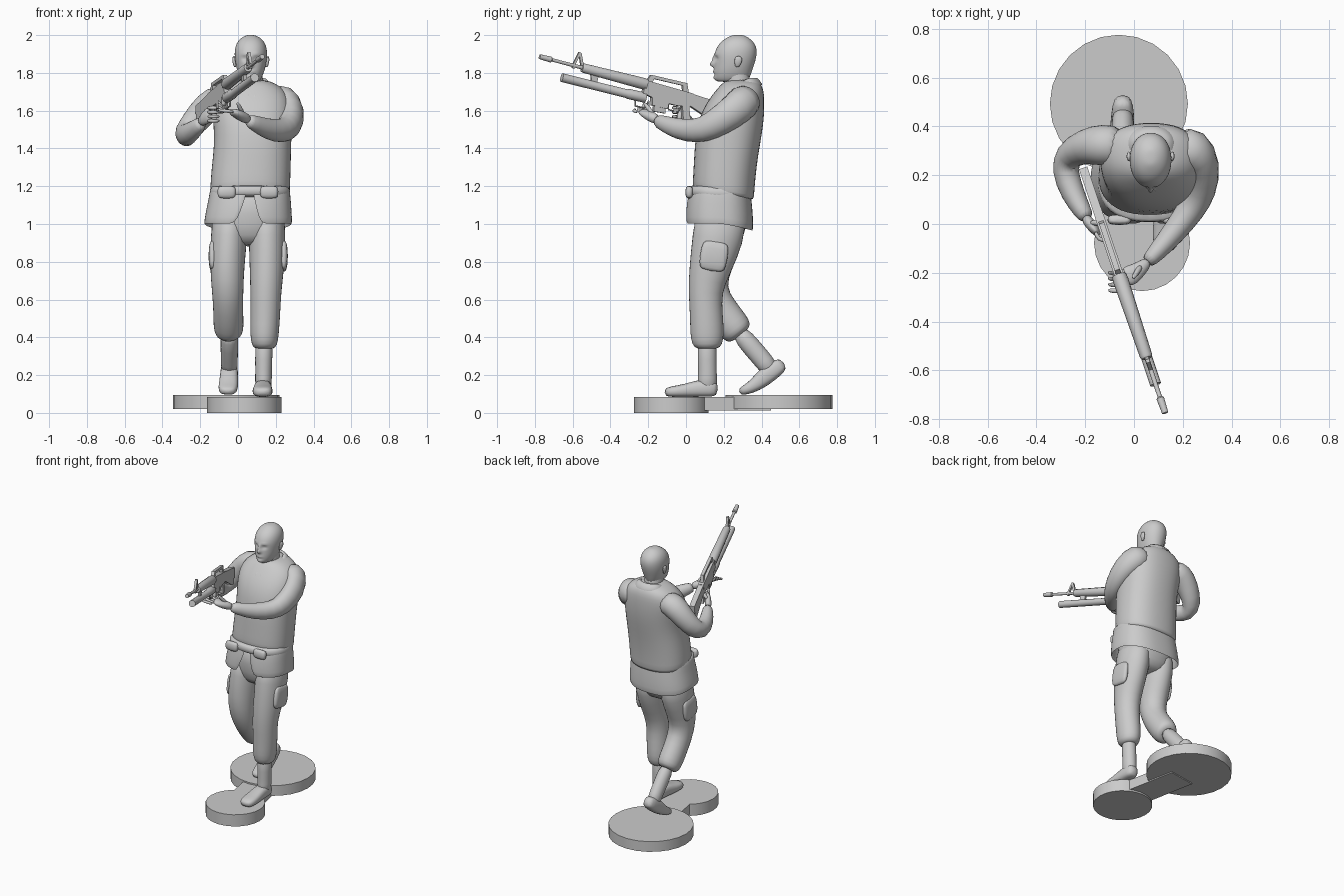
import bpy, bmesh
from math import sin, cos, pi, exp, radians
from mathutils import Vector, Matrix


def make(name, verts, faces, subdiv=0, angle=50, solid=0):
    me = bpy.data.meshes.new(name)
    me.from_pydata([tuple(v) for v in verts], [], faces)
    bm = bmesh.new()
    bm.from_mesh(me)
    bmesh.ops.recalc_face_normals(bm, faces=bm.faces)
    bm.to_mesh(me)
    bm.free()
    ob = bpy.data.objects.new(name, me)
    bpy.context.collection.objects.link(ob)
    bpy.ops.object.select_all(action='DESELECT')
    ob.select_set(True)
    bpy.context.view_layer.objects.active = ob
    if solid:
        m = ob.modifiers.new("thickness", 'SOLIDIFY')
        m.thickness = solid
        m.offset = 0
    if subdiv:
        m = ob.modifiers.new("smooth", 'SUBSURF')
        m.levels = m.render_levels = subdiv
    for m in list(ob.modifiers):
        bpy.ops.object.modifier_apply(modifier=m.name)
    bpy.ops.object.shade_smooth_by_angle(angle=radians(angle))
    return ob


def skin(rings, cap=True):
    n = len(rings[0])
    verts = [p for r in rings for p in r]
    faces = [(i * n + j, i * n + (j + 1) % n, (i + 1) * n + (j + 1) % n, (i + 1) * n + j)
             for i in range(len(rings) - 1) for j in range(n)]
    if cap:
        faces += [tuple(range(n)), tuple(range(len(verts) - n, len(verts)))]
    return verts, faces


def sup(c, e):
    return abs(c) ** e * (1 if c >= 0 else -1)


def body(name, rows, n=20, e=.85, subdiv=1, angle=60):
    """Horizontal rings: z, x0, x1, y0, y1, extra drop at the back."""
    rings = []
    for z, x0, x1, y0, y1, *drop in rows:
        d = drop[0] if drop else 0
        r = []
        for j in range(n):
            t = 2 * pi * j / n
            r.append(((x0 + x1) / 2 + (x1 - x0) / 2 * sup(cos(t), e),
                      (y0 + y1) / 2 + (y1 - y0) / 2 * sup(sin(t), e), z - d * (1 + sin(t)) / 2))
        rings.append(r)
    return make(name, *skin(rings), subdiv, angle)


def tube(name, pts, ref='X', n=12, e=1, subdiv=1, angle=60):
    """Elliptical sections x, y, z, radius along ref, other radius."""
    ref = Vector((1, 0, 0)) if ref == 'X' else Vector((0, 0, 1))
    P = [Vector(p[:3]) for p in pts]
    rings = []
    for i, p in enumerate(P):
        t = (P[min(i + 1, len(P) - 1)] - P[max(i - 1, 0)]).normalized()
        a = (ref - t * ref.dot(t)).normalized()
        b = t.cross(a)
        rings.append([p + a * pts[i][3] * sup(cos(2 * pi * j / n), e)
                      + b * pts[i][4] * sup(sin(2 * pi * j / n), e) for j in range(n)])
    return make(name, *skin(rings), subdiv, angle)


def prism(name, outline, f0, f1):
    return make(name, *skin([[f0(*p) for p in outline], [f1(*p) for p in outline]]), 0, 35)


def disc(name, x, y, r, z0, z1):
    ring = [(x + r * cos(2 * pi * j / 24), y + r * sin(2 * pi * j / 24)) for j in range(24)]
    prism(name, ring, lambda a, b: (a, b, z0), lambda a, b: (a, b, z1))


# Base: two discs and a joining bar
disc("front_base_disc", .033, -.078, .197, 0, .085)
disc("rear_base_disc", -.062, .493, .283, .02, .095)
prism("base_bar", [(-.08, .06), (.12, .095), (.05, .45), (-.15, .42)],
      lambda a, b: (a, b, .012), lambda a, b: (a, b, .085))

# Legs and boots
tube("left_trouser", [(.15, .19, 1.08, .1, .14), (.155, .17, .92, .1, .14), (.153, .125, .76, .093, .112),
     (.147, .1, .64, .083, .09), (.145, .108, .52, .08, .088), (.14, .112, .42, .078, .092),
     (.14, .113, .36, .07, .082), (.14, .113, .335, .05, .055)], n=16)
tube("right_trouser", [(-.04, .19, 1.08, .1, .14), (-.048, .17, .92, .098, .14), (-.058, .13, .77, .093, .112),
     (-.055, .125, .65, .085, .092), (-.052, .18, .55, .08, .09), (-.05, .25, .46, .082, .092),
     (-.048, .278, .425, .076, .082), (-.047, .29, .41, .05, .055)], n=16)
tube("left_boot_shaft", [(.138, .112, .4, .05, .052), (.136, .112, .28, .047, .052),
     (.135, .115, .18, .045, .05), (.134, .11, .12, .048, .06)])
tube("right_boot_shaft", [(-.046, .27, .44, .05, .05), (-.046, .35, .345, .048, .054),
     (-.046, .42, .265, .046, .052), (-.046, .45, .22, .046, .05)])
tube("left_boot", [(.133, .17, .125, .034, .036), (.133, .13, .13, .046, .046), (.132, .06, .13, .048, .046),
     (.13, -.01, .117, .054, .034), (.13, -.075, .113, .056, .03), (.13, -.115, .108, .036, .02)], e=.7)
tube("right_boot", [(-.046, .52, .265, .03, .032), (-.046, .48, .238, .046, .046), (-.047, .42, .195, .05, .05),
     (-.05, .37, .15, .053, .038), (-.054, .32, .123, .053, .028), (-.055, .28, .11, .034, .018)], e=.7)
for side, x in (("left", .243), ("right", -.135)):
    tube(side + "_thigh_pocket", [(x, .16, .91, .008, .06), (x, .155, .88, .022, .075),
         (x, .14, .78, .022, .075), (x, .135, .75, .008, .06)], e=.6)

# Hips, tunic skirt with front slit, belt and pouches
body("hips", [(1.2, -.13, .255, .04, .33), (1.05, -.14, .255, .035, .335),
              (.93, -.12, .23, .05, .31), (.88, -.03, .14, .1, .26)])
rows = [(1.19, -.143, .268, .025, .335, .012), (1.14, -.15, .275, .012, .342, .03),
        (1.07, -.165, .279, .002, .35, .06), (1.0, -.178, .284, 0, .352, .11)]
N = 32
verts = []
for z, x0, x1, y0, y1, slit in rows:
    for j in range(N + 1):
        t = -pi / 2 + slit * 2 + (2 * pi - 4 * slit) * j / N
        verts.append(((x0 + x1) / 2 + (x1 - x0) / 2 * sup(cos(t), .8), (y0 + y1) / 2 + (y1 - y0) / 2 * sup(sin(t), .8),
                      z - (1.19 - z) * .2 * max(0, sin(t))))
make("tunic_skirt", verts, [(i * (N + 1) + j, i * (N + 1) + j + 1, (i + 1) * (N + 1) + j + 1, (i + 1) * (N + 1) + j)
                            for i in range(3) for j in range(N)], 1, 50, .01)
body("belt", [(1.205, -.14, .265, .02, .335), (1.2, -.15, .277, .008, .345, .02),
              (1.155, -.153, .28, .004, .35, .03), (1.145, -.14, .27, .02, .34, .03)], n=28)
for k, x in enumerate((-.06, .165)):
    tube("belt_pouch_%d" % k, [(x, .022, 1.2, .04, .012), (x, .018, 1.19, .05, .022),
         (x, .016, 1.15, .05, .022), (x, .02, 1.135, .04, .012)], e=.6)

# Torso
body("torso", [(1.17, -.12, .25, .06, .33, .04), (1.185, -.147, .275, .036, .362, .06), (1.22, -.149, .277, .034, .362, .05),
               (1.31, -.14, .281, .04, .375), (1.42, -.127, .283, .045, .393), (1.52, -.13, .287, .058, .41),
               (1.6, -.14, .285, .085, .416), (1.66, -.138, .275, .12, .416), (1.71, -.115, .25, .16, .412),
               (1.745, -.06, .2, .19, .395), (1.765, .0, .14, .22, .37)], n=24)

# Arms
tube("left_sleeve", [(.16, .32, 1.66, .075, .08), (.245, .31, 1.65, .1, .1), (.29, .24, 1.585, .09, .075),
     (.275, .13, 1.515, .075, .066), (.235, .06, 1.49, .066, .06), (.16, -.04, 1.5, .058, .05),
     (.085, -.125, 1.535, .042, .037), (.05, -.16, 1.55, .033, .03)], 'Z', 14)
tube("right_sleeve", [(-.04, .32, 1.66, .075, .08), (-.13, .325, 1.65, .09, .09), (-.2, .32, 1.58, .078, .075),
     (-.27, .285, 1.49, .07, .064), (-.287, .22, 1.462, .064, .058), (-.25, .12, 1.485, .056, .05),
     (-.21, .05, 1.52, .042, .038), (-.19, .02, 1.537, .033, .03)], 'Z', 14)

# Hands: palm, four curled fingers, thumb
tube("left_palm", [(.06, -.15, 1.55, .025, .022), (.03, -.18, 1.565, .03, .03),
     (-.01, -.21, 1.585, .024, .045), (-.04, -.22, 1.6, .016, .042)], 'Z')
tube("right_palm", [(-.2, .03, 1.535, .025, .022), (-.18, .0, 1.555, .034, .024),
     (-.16, -.025, 1.575, .044, .02), (-.145, -.045, 1.58, .04, .014)], 'Z')
for k in range(4):
    y = -.19 - .024 * k
    tube("left_finger_%d" % k, [(-.02, y, 1.592, .01, .011), (-.065, y - .012, 1.6, .01, .011),
         (-.095, y - .012, 1.63 - .01 * k, .009, .01), (-.105, y - .008, 1.655 - .015 * k, .006, .006)], 'Z', 8)
    z = 1.615 - .023 * k
    tube("right_finger_%d" % k, [(-.16, -.03, z, .01, .01), (-.145, -.065, z, .01, .01),
         (-.115, -.07, z, .01, .01), (-.098, -.045, z, .007, .007)], 'Z', 8)
tube("left_thumb", [(.03, -.17, 1.575, .014, .014), (.01, -.2, 1.615, .013, .013), (-.005, -.225, 1.645, .008, .008)], n=8)
tube("right_thumb", [(-.18, .0, 1.575, .014, .014), (-.155, .01, 1.61, .013, .013), (-.12, -.01, 1.625, .008, .008)], n=8)

# Neck and collar
tube("neck", [(.07, .285, 1.66, .075, .075), (.07, .28, 1.73, .064, .066), (.07, .265, 1.79, .062, .07),
              (.07, .26, 1.83, .06, .07)], n=16)
verts = []
M = 24
for rad, zf, zb in ((.07, 1.69, 1.765), (.085, 1.7, 1.778), (.115, 1.655, 1.735)):
    for j in range(M + 1):
        t = -pi / 2 + .12 + (2 * pi - .24) * j / M
        k = (1 + sin(t)) / 2
        verts.append((.07 + rad * cos(t), .29 + (rad + .055 * (1 - k)) * sin(t), zf + (zb - zf) * min(1, k * 1.4)))
make("collar", verts, [(i * (M + 1) + j, i * (M + 1) + j + 1, (i + 1) * (M + 1) + j + 1, (i + 1) * (M + 1) + j)
                       for i in range(2) for j in range(M)], 1, 50, .008)

# Head with face shaped by soft bumps
cx = .068
rows = [(1.752, .17, .31, .035), (1.76, .155, .33, .05), (1.785, .147, .342, .064), (1.82, .147, .354, .076),
        (1.86, .15, .368, .084), (1.9, .148, .377, .088), (1.94, .163, .374, .084), (1.973, .192, .352, .067),
        (1.993, .228, .32, .04), (2.001, .25, .3, .015)]
head = body("head", [(z, cx - r, cx + r, a, b) for z, a, b, r in rows], e=.95, subdiv=2)
bumps = [(0, 1.845, -.024, .013, .014), (0, 1.873, -.012, .01, .02), (0, 1.806, -.007, .02, .008),
         (0, 1.772, -.007, .022, .012), (0, 1.792, .004, .022, .006)]
for s in (-.031, .031):
    bumps += [(s, 1.876, .011, .017, .011), (s, 1.9, -.004, .02, .008)]
for v in head.data.vertices:
    if v.co.y < .24:
        x, z = v.co.x - cx, v.co.z
        v.co.y += sum(h * exp(-((x - a) / w) ** 2 - ((z - c) / q) ** 2) for a, c, h, w, q in bumps)
for side, s in (("left", 1), ("right", -1)):
    x = cx + s * .085
    tube(side + "_ear", [(x - s * .004, .268, 1.83, .006, .008), (x, .272, 1.842, .009, .016),
         (x + s * .006, .278, 1.87, .01, .024), (x + s * .004, .28, 1.89, .006, .014)], n=10)

# Rifle frame: y along the gun, v sideways, w up
u = Vector((-.335, 1, -.26)).normalized()
side_v = u.cross(Vector((0, 0, 1))).normalized()
G = Matrix((u, side_v, side_v.cross(u))).transposed()


def g(y, v, w):
    return Vector((.128, -.775, 1.886)) + G @ Vector(((y + .775) * 1.086, v, w))


def plate(name, outline, h):
    prism(name, outline, lambda y, w: g(y, -h, w), lambda y, w: g(y, h, w))


def rod(name, pts, n=14):
    tube(name, [(*g(y, 0, w), r, r) for y, w, r in pts], 'X', n, 1, 0, 40)


rod("flash_hider", [(-.775, 0, .013), (-.715, 0, .016), (-.71, 0, .011)])
rod("barrel", [(-.72, 0, .009), (-.5, 0, .01)])
rod("handguard", [(-.55, 0, .022), (-.54, 0, .026), (-.23, 0, .032), (-.21, 0, .03)], 10)
rod("launcher_tube", [(-.64, -.078, .023), (-.3, -.074, .023), (-.29, -.073, .027), (-.2, -.07, .027)], 16)
plate("launcher_mount", [(-.5, -.02), (-.49, -.06), (-.46, -.06), (-.46, -.02)], .008)
plate("front_sight", [(-.6, -.015), (-.6, .01), (-.585, .075), (-.572, .075), (-.545, .01), (-.56, .01),
                      (-.578, .055), (-.588, .01), (-.588, -.015)], .008)
plate("receiver", [(-.22, .02), (.03, .014), (.03, -.06), (-.04, -.07), (-.08, -.07), (-.08, -.1),
                   (-.16, -.1), (-.17, -.06), (-.22, -.05)], .019)
plate("carry_handle", [(-.215, .015), (-.2, .055), (-.01, .06), (.01, .01), (-.02, .01), (-.03, .042),
                       (-.18, .038), (-.185, .015)], .011)
plate("magazine", [(-.15, -.09), (-.09, -.09), (-.085, -.125), (-.145, -.13)], .013)
plate("pistol_grip", [(-.01, -.06), (.025, -.055), (.05, -.13), (.015, -.14)], .014)
plate("stock", [(.02, .012), (.23, .0), (.24, -.115), (.2, -.115), (.02, -.05)], .018)
for name, a, b, c in (("rifle_trigger_guard", -.08, -.01, -.065), ("launcher_trigger_guard", -.25, -.18, -.09)):
    rod(name, [(a, c, .005), (a + .01, c - .035, .005), (b - .01, c - .035, .005), (b, c, .005)], 6)
